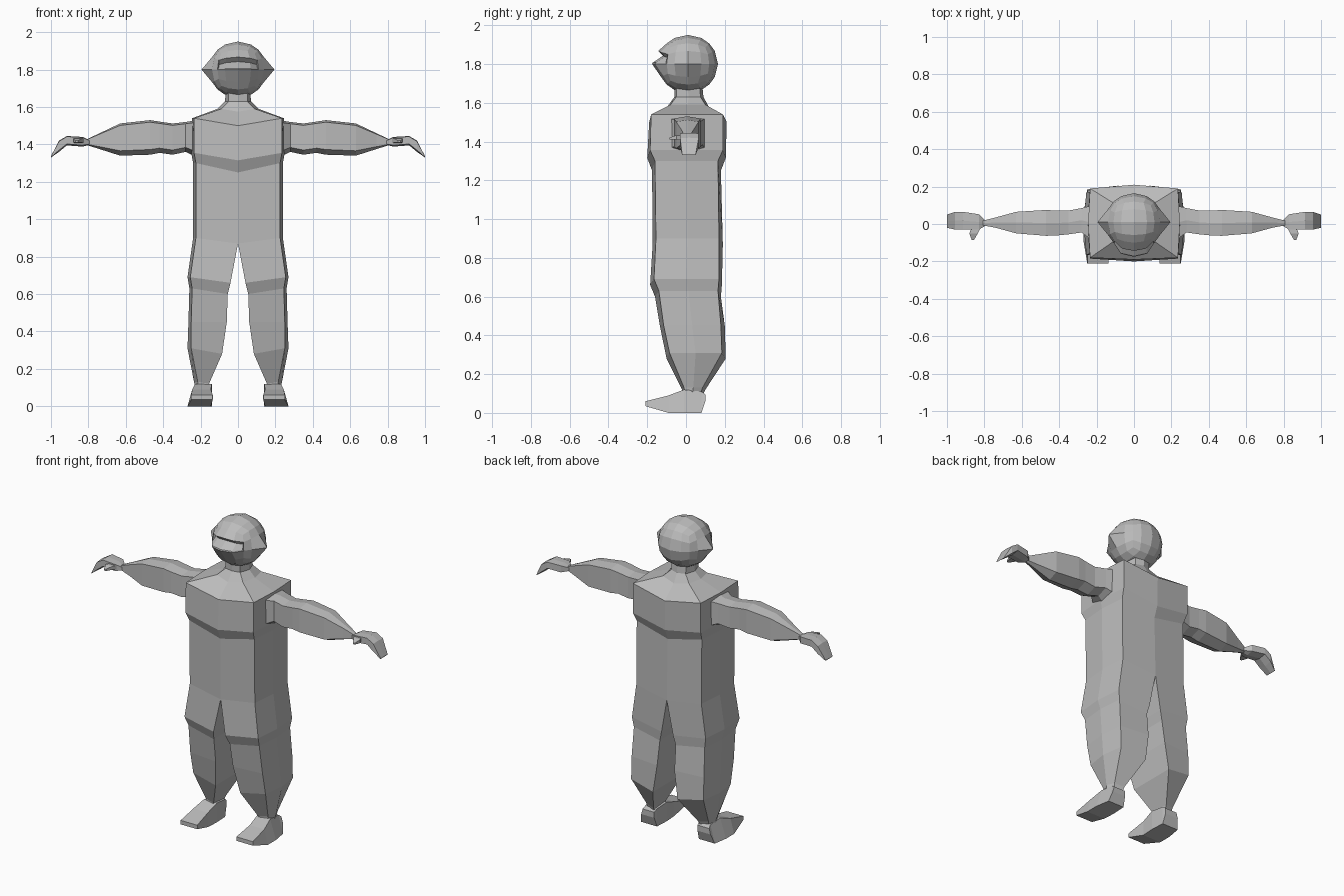
import bpy, bmesh
from mathutils import Vector

if "Cube" in bpy.data.objects:
    bpy.data.objects.remove(bpy.data.objects["Cube"])

grey = bpy.data.materials.new("plain grey")
grey.diffuse_color = (0.5, 0.5, 0.5, 1)
grey.use_nodes = True
grey.node_tree.nodes["Principled BSDF"].inputs["Base Color"].default_value = grey.diffuse_color


def finish(bm, name, mirror=True):
    bmesh.ops.recalc_face_normals(bm, faces=bm.faces)
    # open the inner wall on the mirror plane
    wall = [f for f in bm.faces if mirror and all(abs(v.co.x) < 1e-5 for v in f.verts)]
    bmesh.ops.delete(bm, geom=wall, context='FACES')
    me = bpy.data.meshes.new(name)
    bm.to_mesh(me)
    bm.free()
    me.materials.append(grey)
    ob = bpy.data.objects.new(name, me)
    bpy.context.collection.objects.link(ob)
    if mirror:
        m = ob.modifiers.new("mirror", 'MIRROR')
        m.use_clip = True
    return ob


def loft(name, rings):
    """Skin a closed tube through rings of equal point count."""
    bm = bmesh.new()
    vs = [[bm.verts.new(p) for p in r] for r in rings]
    n = len(vs[0])
    for a, b in zip(vs, vs[1:]):
        for i in range(n):
            j = (i + 1) % n
            bm.faces.new((a[i], a[j], b[j], b[i]))
    bm.faces.new(vs[0])
    bm.faces.new(vs[-1])
    return finish(bm, name)


# Torso and leg: one half, mirrored
# z centre, z outer, x inner, x corner, x side, y front inner/outer, y back inner/outer
def body_ring(zc, zo, xi, xc, xs, fi, fo, bi, bo):
    return [(xi, fi, zc), (xc, fo, zo), (xs, (fo + bo) / 2, zo), (xc, bo, zo), (xi, bi, zc)]


body = [
    (1.68, 1.68, 0, .05, .065, -.06, -.05, .085, .07),
    (1.63, 1.63, 0, .05, .07, -.06, -.05, .09, .075),
    (1.575, 1.59, 0, .09, .11, -.10, -.08, .12, .10),
    (1.50, 1.54, 0, .235, .245, -.19, -.18, .21, .19),
    (1.315, 1.355, 0, .235, .25, -.20, -.185, .205, .19),
    (1.25, 1.30, 0, .225, .24, -.175, -.16, .18, .165),
    (.87, .90, 0, .225, .24, -.172, -.155, .19, .17),
    (.66, .69, .04, .255, .27, -.185, -.165, .185, .17),
    (.60, .63, .055, .245, .26, -.16, -.14, .18, .165),
    (.45, .45, .06, .25, .265, -.135, -.115, .20, .18),
    (.28, .31, .085, .25, .27, -.10, -.085, .205, .185),
    (.12, .13, .155, .215, .235, -.02, -.01, .10, .085),
    (.08, .08, .16, .21, .225, -.02, -.01, .08, .07),
]
loft("torso_and_legs", [body_ring(*r) for r in body])


# Arms and hands: six-sided sections along x
def limb_ring(x, lo, hi, yf, yb):
    h, ym = hi - lo, (yf + yb) / 2
    b, t = lo + .15 * h, hi - .06 * h
    return [(x, yf, b), (x, ym, lo), (x, yb, b), (x, yb, t), (x, ym, hi), (x, yf, t)]


arm = [
    (.22, 1.33, 1.53, -.09, .10), (.28, 1.36, 1.52, -.045, .085),
    (.35, 1.345, 1.512, -.055, .072), (.42, 1.355, 1.522, -.062, .072),
    (.47, 1.345, 1.53, -.063, .075), (.63, 1.34, 1.512, -.05, .065),
    (.74, 1.375, 1.46, -.02, .035), (.82, 1.40, 1.422, -.005, .015),
]
loft("arms", [limb_ring(*r) for r in arm])

hand = [
    (.795, 1.398, 1.422, -.01, .02), (.83, 1.388, 1.44, -.03, .052),
    (.915, 1.395, 1.445, -.03, .065), (.957, 1.36, 1.42, -.03, .065),
    (1.0, 1.33, 1.337, -.02, .05),
]
loft("hands", [limb_ring(*r) for r in hand])


# Thumbs and feet: rectangular sections along y
def box_ring(y, x0, x1, z0, z1, top_in=0):
    return [(x0, y, z0), (x1, y, z0), (x1 - top_in, y, z1), (x0, y, z1)]


loft("thumbs", [box_ring(*r) for r in [
    (-.01, .815, .865, 1.405, 1.43), (-.05, .835, .88, 1.41, 1.432),
    (-.085, .855, .868, 1.41, 1.42)]])

foot = [
    (-.21, .135, .25, .035, .06, 0), (-.09, .145, .27, 0, .09, .025),
    (-.01, .14, .27, 0, .12, .04), (.08, .145, .255, 0, .11, .03),
    (.10, .15, .24, .06, .095, .01),
]
loft("feet", [box_ring(*r) for r in foot])

# Head: cubed sphere with pointed ears and a recessed visor
bm = bmesh.new()
bmesh.ops.create_cube(bm, size=2)
bmesh.ops.subdivide_edges(bm, edges=bm.edges[:], cuts=3, use_grid_fill=True)
visor = [f for f in bm.faces
         if f.calc_center_median().y < -.99 and 0 < f.calc_center_median().z < .5]
for v in bm.verts:
    p = v.co.copy()
    n = p.normalized()
    v.co = Vector((n.x * .155, .01 + n.y * .155, 1.80 + n.z * .15))
    if abs(n.x) > .99:                                   # ear point
        v.co.x = .195 * n.x
    if p.y < -.99 and abs(p.z) < .01 and abs(p.x) < .9:  # visor lip
        v.co.y -= .03
    if p.y < -.99 and abs(p.z - .5) < .01 and abs(p.x) < .9:  # brow
        v.co.y -= .015
bm.normal_update()
bmesh.ops.inset_region(bm, faces=visor, thickness=.007, use_even_offset=True)
for v in {v for f in visor for v in f.verts}:
    if v.co.z > 1.83:
        v.co.z -= .018
        v.co.y += .028
finish(bm, "head", mirror=False)
